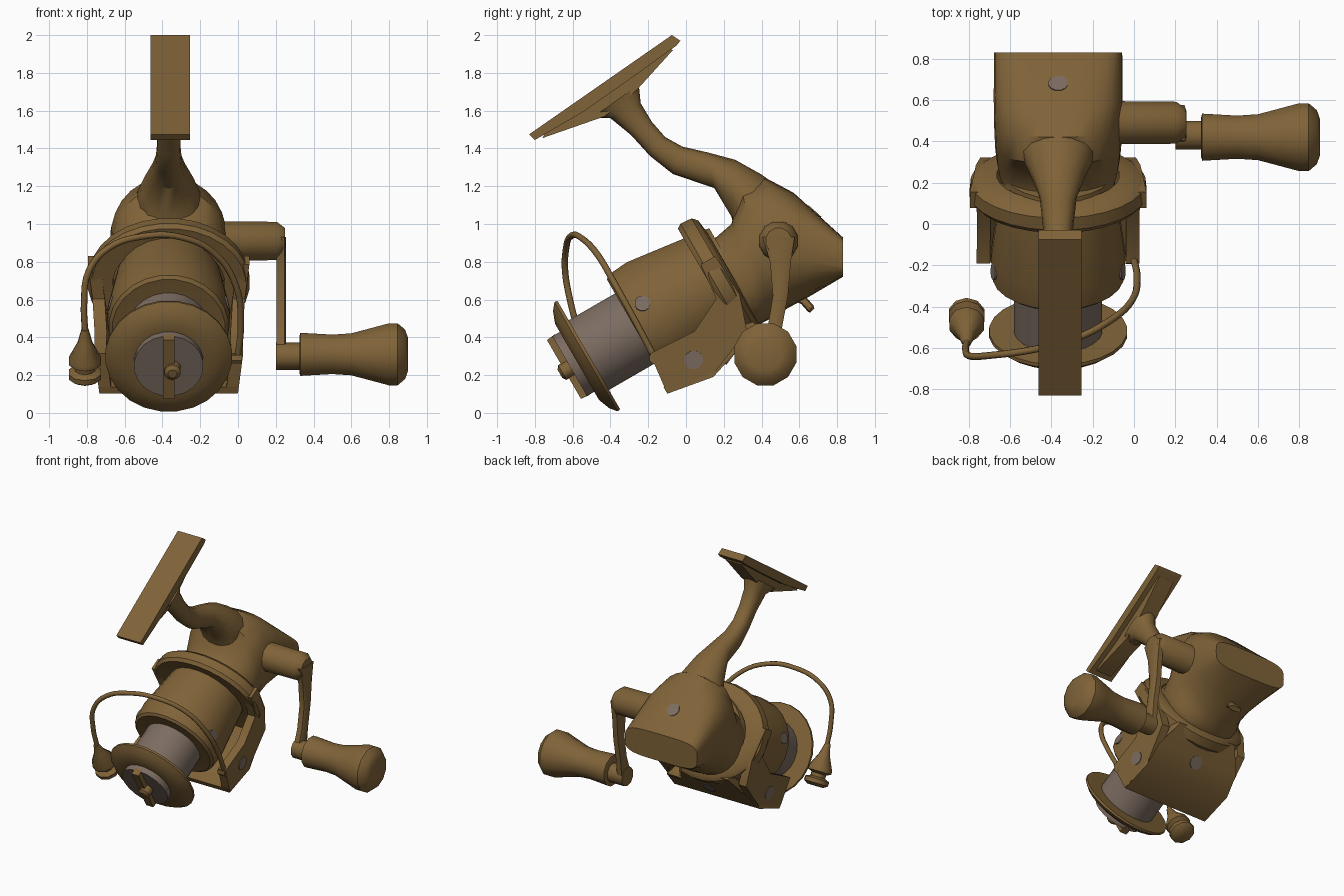
import bpy, bmesh, math
from mathutils import Vector

if "Cube" in bpy.data.objects:
    bpy.data.objects.remove(bpy.data.objects["Cube"])

CX = -0.367                     # x of the reel's centre plane
C30, S30 = math.cos(math.pi / 6), 0.5


def material(name, rgb):
    m = bpy.data.materials.new(name)
    m.diffuse_color = (*rgb, 1)
    m.use_nodes = True
    m.node_tree.nodes["Principled BSDF"].inputs["Base Color"].default_value = m.diffuse_color
    return m


BROWN = material("bronze brown", (0.215, 0.125, 0.04))
GREY = material("warm grey", (0.20, 0.15, 0.12))


def tilted(x, s, t):
    """Spool frame: s runs back along the tilted axis, t is perpendicular up."""
    return Vector((CX + x, -0.525 + C30 * s - S30 * t, 0.30 + S30 * s + C30 * t))


def upright(x, y, z):
    return Vector((CX + x, y, z))


def loft(name, rings, mat=BROWN, closed=False, angle=38):
    """Skin a list of equal-length point rings, capped unless closed."""
    n, m = len(rings[0]), len(rings)
    verts = [p for r in rings for p in r]
    faces = []
    for i in range(m if closed else m - 1):
        a, b = i * n, ((i + 1) % m) * n
        faces += [(a + j, a + (j + 1) % n, b + (j + 1) % n, b + j) for j in range(n)]
    if not closed:
        faces += [tuple(range(n))[::-1], tuple(range((m - 1) * n, m * n))]
    me = bpy.data.meshes.new(name)
    me.from_pydata(verts, [], faces)
    bm = bmesh.new()
    bm.from_mesh(me)
    bmesh.ops.recalc_face_normals(bm, faces=bm.faces)
    bm.to_mesh(me)
    bm.free()
    me.materials.append(mat)
    me.polygons.foreach_set("use_smooth", [True] * len(me.polygons))
    me.set_sharp_from_angle(angle=math.radians(angle))
    ob = bpy.data.objects.new(name, me)
    bpy.context.collection.objects.link(ob)
    return ob


def turned(name, origin, axis, profile, n=16, mat=BROWN, closed=False, xs=1.0):
    """Lathe (distance, radius) pairs around an axis."""
    axis = Vector(axis).normalized()
    u = Vector((1, 0, 0)) if abs(axis.x) < 0.9 else Vector((0, 1, 0))
    u = (u - axis * u.dot(axis)).normalized()
    v = axis.cross(u)
    rings = []
    for d, r in profile:
        rings.append([Vector(origin) + axis * d
                      + u * (r * xs * math.cos(2 * math.pi * (k + .5) / n))
                      + v * (r * math.sin(2 * math.pi * (k + .5) / n)) for k in range(n)])
    return loft(name, rings, mat, closed)


def extruded(name, pts, frame, half, mat=BROWN):
    return loft(name, [[frame(x, *p) for p in pts] for x in (-half, half)], mat)


def oval_loft(name, stations, n=20):
    """Stations: (top y, top z, bottom y, bottom z, half width, squareness)."""
    rings = []
    for ty, tz, by, bz, w, power in stations:
        top, bot = upright(0, ty, tz), upright(0, by, bz)
        mid, up = (top + bot) / 2, (top - bot) / 2
        ring = []
        for k in range(n):
            a = 2 * math.pi * k / n
            c, s = math.cos(a), math.sin(a)
            c = math.copysign(abs(c) ** (2 / power), c)
            s = math.copysign(abs(s) ** (2 / power), s)
            ring.append(mid + Vector((w * c, 0, 0)) + up * s)
        rings.append(ring)
    return loft(name, rings)


AXIS = (0, C30, S30)
UP = (0, -S30, C30)

# Gear housing, with its flat back
oval_loft("gear_housing", [
    (.83, .93, .83, .72, .31, 4), (.57, 1.165, .66, .62, .312, 2.6),
    (.42, 1.245, .54, .555, .31, 2.2), (.29, 1.20, .45, .50, .305, 2.1),
    (.24, 1.0, .41, .48, .30, 2.4), (.16, .93, .37, .46, .29, 2.4),
    (.08, .89, .32, .45, .27, 2.2)], 28)

# Neck sweeping up to the rod foot
oval_loft("neck", [
    (.58, 1.13, .45, .85, .17, 2), (.40, 1.262, .27, .93, .185, 2), (.26, 1.34, .24, 1.04, .14, 2),
    (.11, 1.38, .15, 1.19, .09, 2.2), (-.02, 1.41, -.07, 1.265, .07, 2.3),
    (-.11, 1.46, -.19, 1.36, .063, 2.3), (-.18, 1.54, -.29, 1.47, .062, 2.3),
    (-.24, 1.64, -.40, 1.56, .07, 2.3), (-.25, 1.74, -.50, 1.56, .09, 2.3)], 16)

# Rod foot: thin plate on a tapering web
def foot_frame(x, y, z):
    return upright(x + .008, y, z)


extruded("rod_foot", [(-.83, 1.475), (-.075, 2.0), (-.03, 1.97), (-.05, 1.945), (-.25, 1.80),
                      (-.55, 1.59), (-.80, 1.445)], foot_frame, .104)
WEB = [(-.72, 1.53), (-.12, 1.945), (-.07, 1.92), (-.26, 1.71), (-.43, 1.57), (-.76, 1.455)]
extruded("foot_web", WEB, foot_frame, .065)

# Rotor cup and its raised rear collar
centre = tilted(0, 0, 0)
turned("rotor_cup", centre, AXIS, [(.30, .21), (.295, .30), (.31, .318), (.43, .328),
                                   (.76, .285), (.90, .265)], 24)
turned("rotor_collar", centre, AXIS, [(.76, .25), (.755, .345), (.78, .362), (.845, .357),
                                      (.87, .33), (.88, .25)], 28, closed=True, xs=1.19)

# Rotor arms, mirrored, leaning slightly outwards at the top
ARM = [(.296, -.155), (.27, -.38), (.525, -.42), (.80, -.31), (.864, -.124),
       (.855, .12), (.765, .12), (.745, -.08), (.56, -.17)]
for side, label in ((-1, "left"), (1, "right")):
    loft(label + "_rotor_arm", [
        [tilted(side * (off + .12 * (t + .4)), s, t) for s, t in ARM] for off in (.30, .365)])

# Shield plate beneath the rotor, narrowing at the back
def shield(x, s, t):
    return tilted(x * (1 - max(0, s - .66) * 1.6), s, t)


extruded("rotor_shield", [(.27, -.345), (.27, -.385), (.525, -.43), (.68, -.38), (.86, -.30),
                          (.84, -.26), (.66, -.34), (.53, -.385)], shield, .365)

# Spool: line core, flared lip, drag knob
turned("spool_core", centre, AXIS, [(0, .215), (.34, .215)], 24, GREY)
turned("spool_lip", centre, AXIS, [(.012, .20), (.012, .335), (-.005, .337), (-.035, .30),
                                   (-.06, .235), (-.06, .18)], 24)
turned("drag_knob", centre, AXIS, [(-.02, .185), (-.105, .185)], 20, GREY)
extruded("drag_bar", [(-.09, -.185), (-.14, -.18), (-.14, .18), (-.09, .185)], tilted, .03)
turned("drag_button", tilted(.02, 0, -.01), AXIS, [(-.10, .045), (-.155, .045), (-.17, .025)], 10)

# Crank: boss, arm, hub, grip
turned("crank_boss", (0, .49, .91), (1, 0, 0), [(-.15, .135), (-.08, .108), (.205, .105),
                                                (.25, .07)], 12)
CRANK = [(.49, .93, .085), (.50, .80, .055), (.50, .62, .04), (.47, .45, .038), (.43, .28, .06)]
loft("crank_arm", [[Vector((x, y + d * h, z)) for x, d in
                    ((.205, -1), (.205, 1), (.245, 1), (.255, .6), (.255, -.6), (.245, -1))]
                   for y, z, h in CRANK])
turned("crank_hub", (0, .43, .30), (1, 0, 0), [(.20, .072), (.34, .072)], 10)
turned("crank_grip", (0, .42, .31), (1, 0, 0), [
    (.325, .10), (.33, .118), (.50, .108), (.60, .115), (.72, .148), (.80, .17),
    (.845, .17), (.885, .135), (.90, .09)], 12)

# Bail wire
cu = bpy.data.curves.new("bail_wire", "CURVE")
cu.dimensions = "3D"
cu.bevel_depth, cu.bevel_resolution, cu.resolution_u = .017, 2, 5
cu.use_fill_caps = True
path = [(-.81, -.57, .43), (-.815, -.61, .58), (-.79, -.64, .75), (-.69, -.635, .87),
        (-.50, -.61, .935), (-.30, -.56, .93), (-.12, -.47, .84), (-.01, -.37, .67),
        (.015, -.26, .47), (0, -.17, .30)]
sp = cu.splines.new("BEZIER")
sp.bezier_points.add(len(path) - 1)
for bp, co in zip(sp.bezier_points, path):
    bp.co = co
    bp.handle_left_type = bp.handle_right_type = "AUTO"
cu.materials.append(BROWN)
bpy.context.collection.objects.link(bpy.data.objects.new("bail_wire", cu))
turned("bail_pivot", (-.04, -.16, .29), (1, 0, 0), [(0, .035), (.06, .035)], 8)

# Line roller: cone above a grooved flange
turned("line_roller", (-.81, -.435, .19), UP, [
    (-.02, .06), (0, .09), (.03, .09), (.045, .055), (.07, .055), (.085, .088),
    (.11, .088), (.21, .04), (.29, .02)], 10)

# Anti-reverse lever
oval_loft("reverse_lever", [
    (.57, .66, .52, .62, .025, 2.5), (.64, .61, .61, .575, .025, 2.5),
    (.675, .57, .645, .535, .06, 2.5), (.68, .555, .655, .53, .055, 2.5)], 10)


# Round grey screw plates
def dot(name, pos, normal, r=.042):
    turned(name, pos, normal, [(-.005, r), (.004, r)], 12, GREY)


for side, label in ((-1, "left"), (1, "right")):
    dot(label + "_cup_dot", tilted(side * .312, .395, .095), (side, -.02, .28))
    dot(label + "_arm_dot", tilted(side * .378, .48, -.30),
        Vector((side, 0, 0)) - .12 * Vector(UP), .05)
dot("shield_dot", tilted(0, .66, -.386), (0, .81, -.60), .05)
dot("housing_dot", (CX, .68, 1.066), (0, .67, .74), .048)
